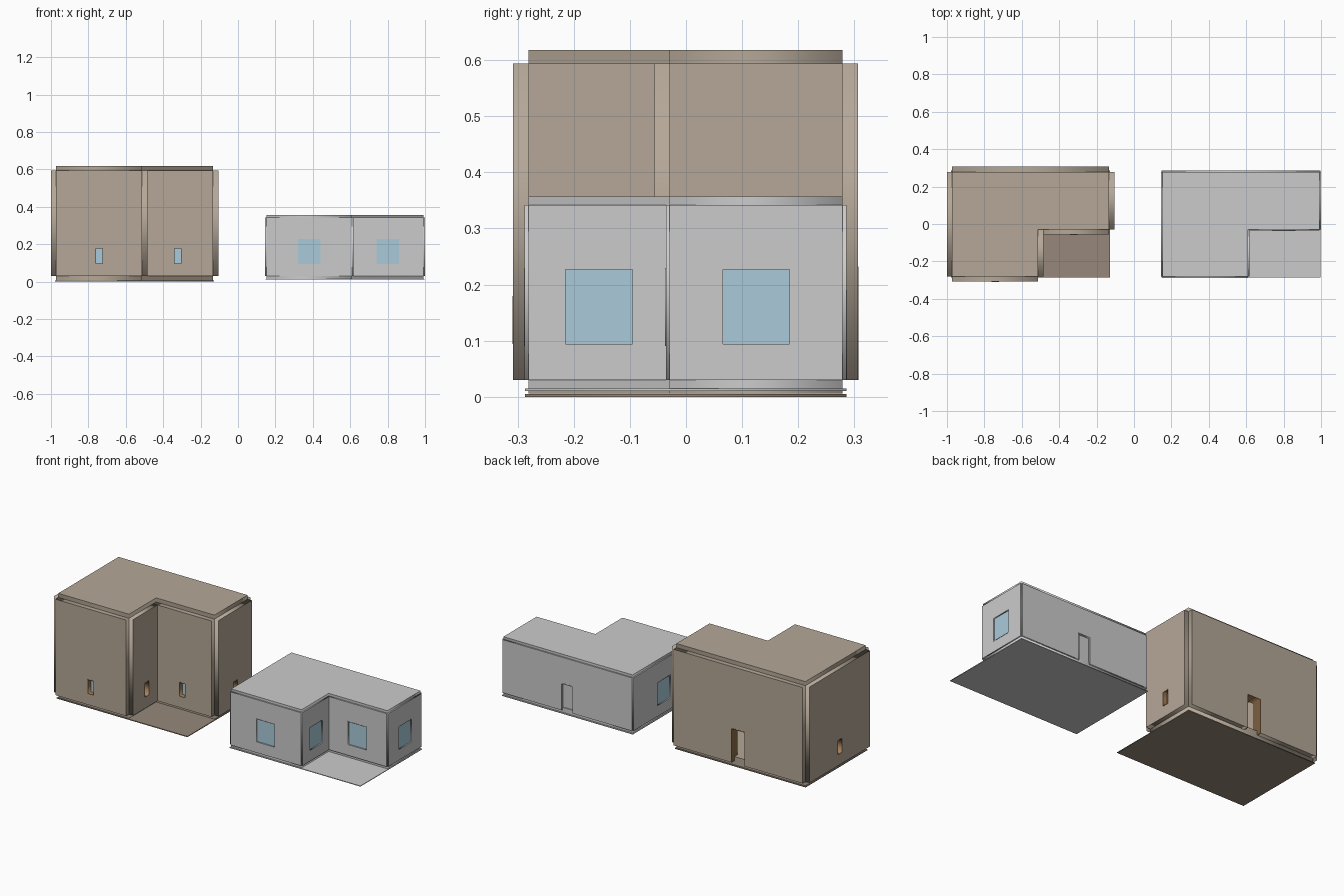
import bpy, math
from mathutils import Vector, Matrix

if "Cube" in bpy.data.objects:
    bpy.data.objects.remove(bpy.data.objects["Cube"])


def material(name, rgb):
    m = bpy.data.materials.new(name)
    m.diffuse_color = (*rgb, 1)
    m.use_nodes = True
    m.node_tree.nodes["Principled BSDF"].inputs["Base Color"].default_value = m.diffuse_color
    return m


BROWN = material("brown_plaster", (0.46, 0.39, 0.31))
EARTH = material("earth_floor", (0.31, 0.25, 0.20))
WOOD = material("wood", (0.38, 0.22, 0.10))
PAVING = material("paving", (0.55, 0.55, 0.55))
GLASS = material("glass", (0.40, 0.60, 0.70))
PALE = material("pale_door", (0.85, 0.85, 0.85))


def plate(name, outlines, half, matrix, mat):
    """Flat plate from closed outlines (later ones are holes), thickened both ways."""
    cu = bpy.data.curves.new(name, 'CURVE')
    cu.dimensions = '2D'
    cu.fill_mode = 'BOTH'
    cu.extrude = half
    for pts in outlines:
        sp = cu.splines.new('POLY')
        sp.points.add(len(pts) - 1)
        for p, (x, y) in zip(sp.points, pts):
            p.co = (x, y, 0, 1)
        sp.use_cyclic_u = True
    ob = bpy.data.objects.new(name, cu)
    bpy.context.collection.objects.link(ob)
    ob.matrix_world = matrix
    bpy.ops.object.select_all(action='DESELECT')
    ob.select_set(True)
    bpy.context.view_layer.objects.active = ob
    bpy.ops.object.convert(target='MESH')
    ob = bpy.context.view_layer.objects.active
    ob.name = name
    if mat:
        ob.data.materials.append(mat)
    return ob


def rect(x0, y0, x1, y1):
    return [(x0, y0), (x1, y0), (x1, y1), (x0, y1)]


def arch(x0, x1, y0, y1, t):
    """U-shaped door frame, open at the bottom."""
    return [(x0, y0), (x0 + t, y0), (x0 + t, y1 - t), (x1 - t, y1 - t),
            (x1 - t, y0), (x1, y0), (x1, y1), (x0, y1)]


def house(name, xs, ys, z0, z1, half, slab, win, door, mat, frame_mat, leaf):
    x0, xi, x1 = xs
    y0, yi, y1 = ys
    outline = [(x0, y0), (xi, y0), (xi, yi), (x1, yi), (x1, y1), (x0, y1)]

    # L-shaped base and roof slabs
    for part, z in (("base", z0), ("roof", z1)):
        plate(f"{name}_{part}", [outline], slab, Matrix.Translation((0, 0, z)), mat)

    # one wall per side, each with a window or the back door
    sides = ("front", "inner_side", "inner_front", "right", "back", "left")
    for i, side in enumerate(sides):
        a, b = Vector(outline[i]), Vector(outline[(i + 1) % 6])
        d = b - a
        L, c = d.length, d.length / 2
        M = (Matrix.Translation((a.x, a.y, 0))
             @ Matrix.Rotation(math.atan2(d.y, d.x), 4, 'Z')
             @ Matrix.Rotation(math.pi / 2, 4, 'X'))
        if side == "back":
            w, top = door
            l, r = c - w / 2, c + w / 2
            wall = [(0, z0), (l, z0), (l, top), (r, top), (r, z0), (L, z0), (L, z1), (0, z1)]
            plate(f"{name}_{side}_wall", [wall], half, M, mat)
            plate(f"{name}_door_frame", [arch(l, r, z0, top, 0.004)], half + 0.001, M, frame_mat)
            if leaf:
                plate(f"{name}_door_leaf", [rect(l, z0, r, top)], 0.002,
                      M @ Matrix.Translation((0, 0, -half)), PALE)
        else:
            w, b0, b1 = win
            l, r = c - w / 2, c + w / 2
            hole = rect(l, b0, r, b1)
            t = 0.003
            plate(f"{name}_{side}_wall", [rect(0, z0, L, z1), hole], half, M, mat)
            plate(f"{name}_{side}_window_frame",
                  [hole, rect(l + t, b0 + t, r - t, b1 - t)], half + 0.001, M, frame_mat)
            plate(f"{name}_{side}_window_glass", [rect(l + t, b0 + t, r - t, b1 - t)],
                  0.001, M, GLASS)


# tall brown house with thick walls
house("tall_house", (-0.972, -0.512, -0.133), (-0.281, -0.029, 0.279), 0.03, 0.594,
      0.0275, 0.024, (0.042, 0.094, 0.18), (0.092, 0.232), BROWN, WOOD, False)
# low grey house with thin walls
house("low_house", (0.152, 0.61, 0.992), (-0.281, -0.029, 0.279), 0.03, 0.342,
      0.007, 0.0148, (0.125, 0.091, 0.23), (0.08, 0.19), None, None, True)

# rectangular ground plates that fill the notch of each house
for name, xa, xb, z, mat in (("tall_house_ground", -0.978, -0.128, 0.0025, EARTH),
                             ("low_house_ground", 0.146, 0.997, 0.0125, PAVING)):
    plate(name, [rect(xa, -0.287, xb, 0.286)], 0.002 if z > 0.01 else 0.0025,
          Matrix.Translation((0, 0, z)), mat)
